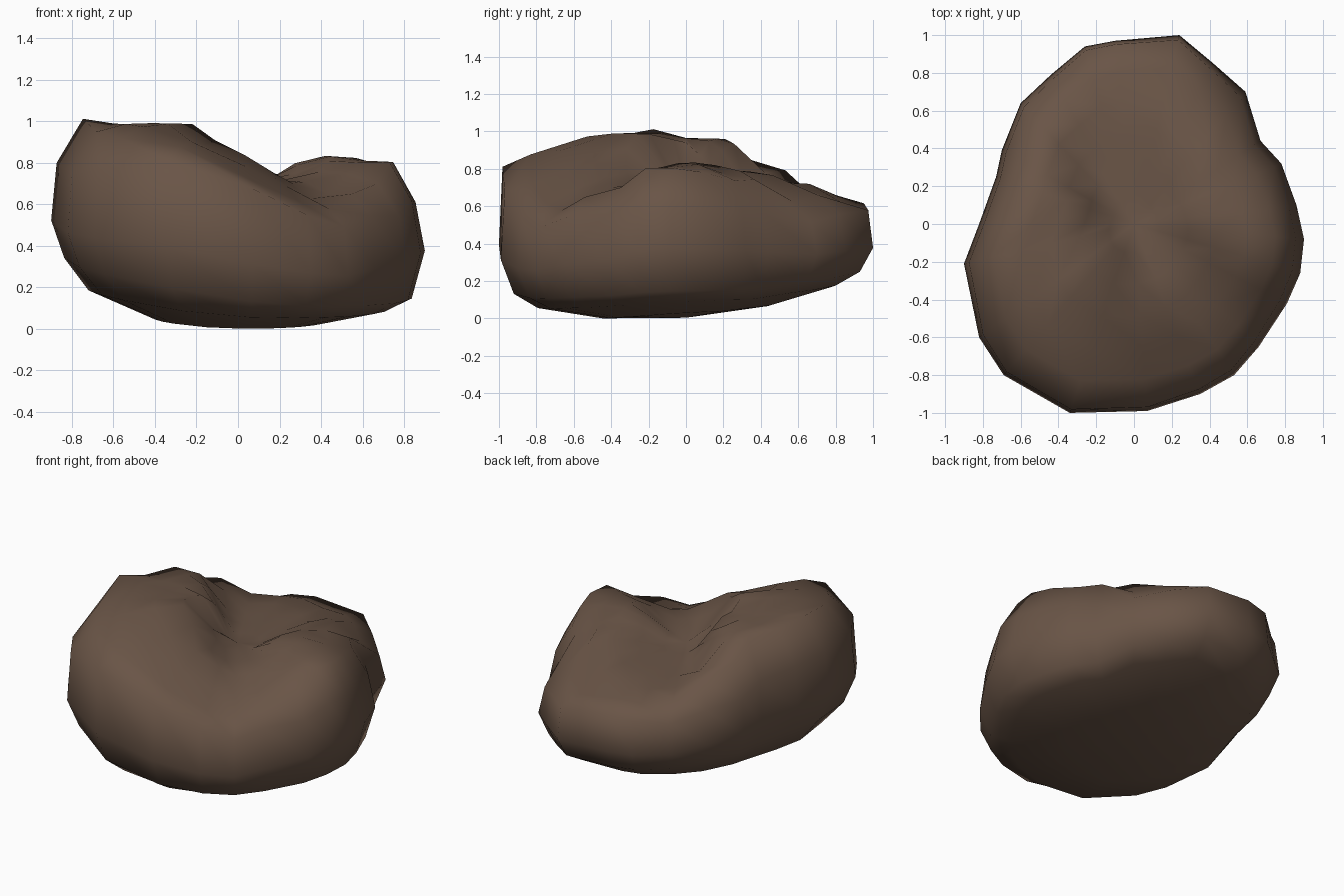
import bpy, bmesh, math

if "Cube" in bpy.data.objects:
    bpy.data.objects.remove(bpy.data.objects["Cube"])

# Plan outline of the boulder at its widest level
OUTLINE = [(.90, -.08), (.86, .10), (.78, .32), (.67, .44), (.59, .70), (.42, .85), (.24, 1.0),
           (-.10, .97), (-.26, .94), (-.44, .79), (-.60, .64), (-.70, .39), (-.73, .25),
           (-.82, 0), (-.90, -.21), (-.82, -.60), (-.69, -.80), (-.34, -1.0), (.07, -.99),
           (.35, -.90), (.53, -.80), (.66, -.65), (.81, -.42), (.88, -.26)]

# Height samples of the upper side
HEIGHTS = [
    # tall left hump, falling towards the back
    (-.72, -.3, 1.02), (-.45, -.6, .98), (-.34, -.95, .88), (-.3, -.3, 1.0), (-.7, -.7, .88),
    (-.4, 0, .97), (-.55, .17, .97), (-.55, .45, .80), (-.3, .85, .65), (.2, .95, .62),
    # front shoulder running down to the right
    (-.08, -.5, .89), (.1, -.6, .78), (.1, -.9, .72), (.35, -.6, .63), (.45, -.75, .55), (.62, -.5, .66),
    # hollow between the humps
    (.15, -.2, .72), (0, .08, .70), (-.15, .35, .69), (-.22, .6, .68),
    # low right hump
    (.45, .05, .84), (.7, -.15, .81), (.4, .35, .80), (.2, .55, .73), (.62, .3, .74), (.52, .62, .62)]


def top(x, y):
    total = weight = 0
    for px, py, pz in HEIGHTS:
        w = 1 / ((x - px) ** 2 + (y - py) ** 2 + .012) ** 2.5
        total += w * pz
        weight += w
    return total / weight


def bottom(x, y):
    return (.16 if x > 0 else .3) * x * x + .15 * (y + .25) ** 2


# Rings from the crown, over the rim, to the underside: (radius share, height share)
def profile(x, y):
    along = y * y / (x * x + y * y)
    full = along if y < 0 else along ** 3     # steeper at the front and back ends
    left = .5 - .5 * x / math.hypot(x, y)     # more undercut on the left
    return [(.15, 1), (.32, 1), (.49, 1), (.66, 1), (.83, 1),
            (.95 + .02 * left + .02 * full, .72 + .22 * full),
            (1, .37), (.93, .05 + .12 * left), (.8, .01 + .03 * left), (.45, 0)]


bm = bmesh.new()
crown = bm.verts.new((0, 0, top(0, 0)))
base = bm.verts.new((0, 0, bottom(0, 0)))
columns = []
for ox, oy in OUTLINE:
    column = [crown]
    for s, f in profile(ox, oy):
        x, y = ox * s, oy * s
        low = bottom(x, y)
        column.append(bm.verts.new((x, y, low + (top(x, y) - low) * f)))
    columns.append(column + [base])

for i, a in enumerate(columns):
    b = columns[(i + 1) % len(columns)]
    for j in range(len(a) - 1):
        bm.faces.new(list(dict.fromkeys((a[j], a[j + 1], b[j + 1], b[j]))))

# Rest on the ground and shade smooth
lowest = min(v.co.z for v in bm.verts)
bmesh.ops.translate(bm, verts=bm.verts, vec=(0, 0, -lowest))
bmesh.ops.recalc_face_normals(bm, faces=bm.faces)
for face in bm.faces:
    face.smooth = True

mesh = bpy.data.meshes.new("boulder")
bm.to_mesh(mesh)
bm.free()
boulder = bpy.data.objects.new("boulder", mesh)
bpy.context.collection.objects.link(boulder)

brown = bpy.data.materials.new("brown stone")
brown.diffuse_color = (.142, .09, .062, 1)
brown.use_nodes = True
brown.node_tree.nodes["Principled BSDF"].inputs["Base Color"].default_value = brown.diffuse_color
mesh.materials.append(brown)
